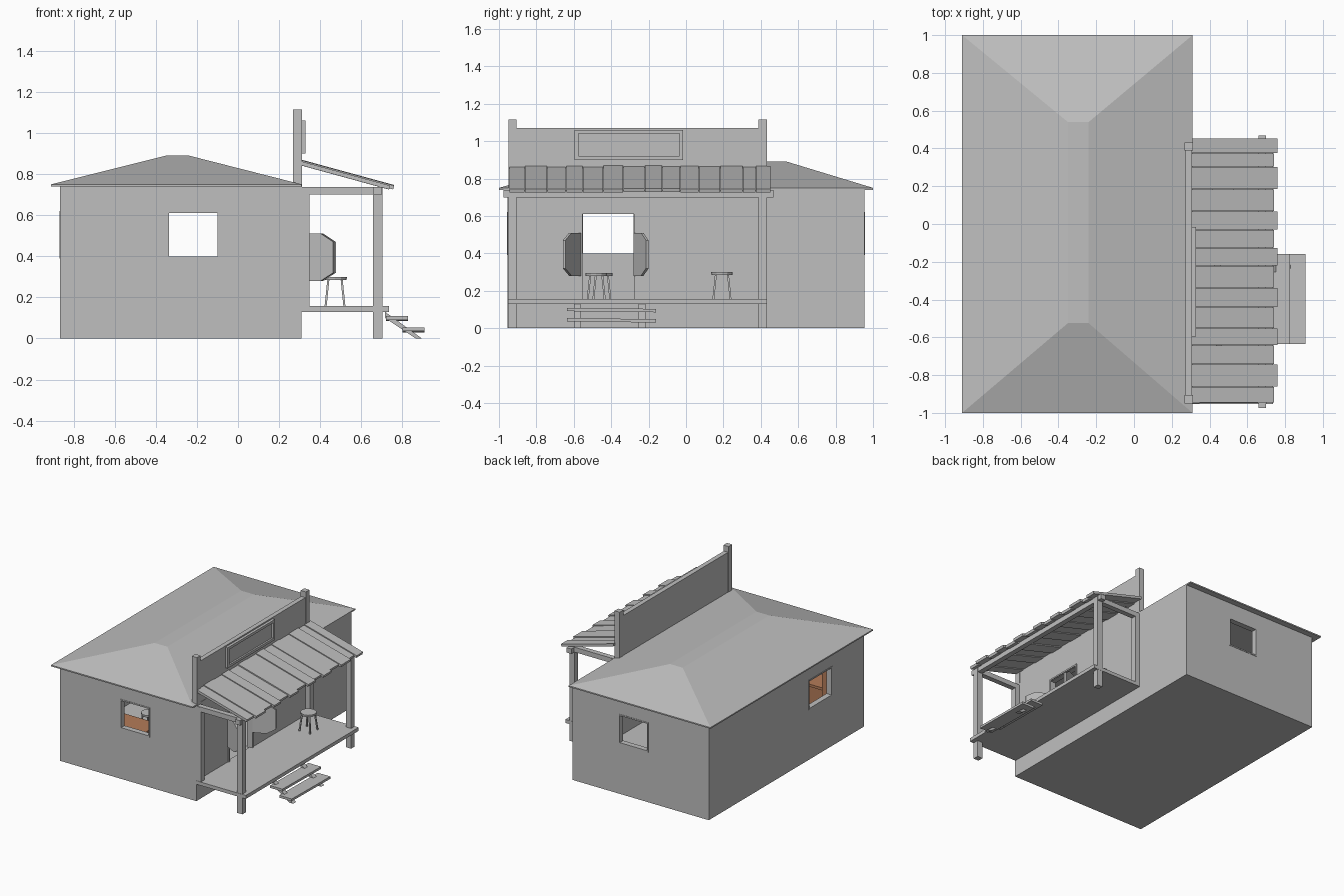
import bpy, bmesh, math, random
from mathutils import Vector

random.seed(4)
if "Cube" in bpy.data.objects:
    bpy.data.objects.remove(bpy.data.objects["Cube"], do_unlink=True)


def material(name, rgb):
    m = bpy.data.materials.new(name)
    m.use_nodes = True
    m.diffuse_color = (*rgb, 1)
    m.node_tree.nodes["Principled BSDF"].inputs["Base Color"].default_value = (*rgb, 1)
    return m


GREY = material("plain grey", (0.52, 0.52, 0.52))
BROWN = material("warm brown wood", (0.46, 0.2, 0.1))


def make(name, bm, mat=GREY):
    bmesh.ops.recalc_face_normals(bm, faces=bm.faces)
    me = bpy.data.meshes.new(name)
    bm.to_mesh(me)
    bm.free()
    me.materials.append(mat)
    ob = bpy.data.objects.new(name, me)
    bpy.context.collection.objects.link(ob)
    return ob


def box(name, x, y, z, mat=GREY):
    """Box from three (low, high) ranges."""
    bm = bmesh.new()
    bmesh.ops.create_cube(bm, size=1)
    for v in bm.verts:
        v.co = [r[0] if c < 0 else r[1] for c, r in zip(v.co, (x, y, z))]
    return make(name, bm, mat)


def prism(name, points, offset, mat=GREY):
    """Polygon of 3D points extruded along an offset."""
    bm = bmesh.new()
    face = bm.faces.new([bm.verts.new(p) for p in points])
    new = bmesh.ops.extrude_face_region(bm, geom=[face])["geom"]
    bmesh.ops.translate(bm, vec=offset, verts=[g for g in new if isinstance(g, bmesh.types.BMVert)])
    bm.faces.ensure_lookup_table()
    if face.is_valid and len(bm.faces) == len(points) + 1:
        bm.faces.new([v for v in face.verts])
    return make(name, bm, mat)


def cut(target, x, y, z):
    cutter = box("cutter", x, y, z)
    cutter.hide_render = True
    cutter.hide_set(True)
    cutter.display_type = 'WIRE'
    mod = target.modifiers.new("opening", 'BOOLEAN')
    mod.operation = 'DIFFERENCE'
    mod.solver = 'EXACT'
    mod.object = cutter
    bpy.context.view_layer.objects.active = target
    bpy.ops.object.modifier_apply(modifier=mod.name)
    bpy.data.objects.remove(cutter, do_unlink=True)


def frame(name, axis, plane, side, z, w=0.015):
    """Rectangular trim lying in a plane across the given axis."""
    (a, b), (c, d) = side, z
    bars = [((a, a + w), z), ((b - w, b), z), (side, (c, c + w)), (side, (d - w, d))]
    for s, h in bars:
        if axis == 'x':
            box(name, plane, s, h)
        else:
            box(name, s, plane, h)


# Hollow house body with windows and a doorway
body = box("house_walls", (-0.865, 0.31), (-0.955, 0.955), (0, 0.745))
cut(body, (-0.825, 0.27), (-0.915, 0.915), (0.15, 0.72))
cut(body, (-0.335, -0.1), (-1.1, 1.1), (0.4, 0.61))
cut(body, (-1, -0.7), (-0.55, -0.28), (0.4, 0.61))
cut(body, (0.2, 0.4), (-0.555, -0.275), (0.15, 0.61))

# Window and door trim
for s in (-1, 1):
    plane = sorted((s * 0.94, s * 0.958))
    frame("window_trim", 'y', plane, (-0.345, -0.09), (0.39, 0.62), 0.01)
frame("back_window_trim", 'x', (-0.868, -0.85), (-0.56, -0.27), (0.39, 0.62), 0.01)
frame("door_trim", 'x', (0.295, 0.318), (-0.565, -0.265), (0.145, 0.625), 0.012)

# Hipped roof with a narrow flat ridge and a thin eave
bm = bmesh.new()
rings = []
for x0, x1, y0, y1, z in ((-0.91, 0.31, -1, 1, 0.74), (-0.91, 0.31, -1, 1, 0.75),
                          (-0.35, -0.24, -0.525, 0.54, 0.89)):
    rings.append([bm.verts.new((x, y, z)) for x, y in ((x0, y0), (x1, y0), (x1, y1), (x0, y1))])
for low, high in zip(rings, rings[1:]):
    for i in range(4):
        j = (i + 1) % 4
        bm.faces.new((low[i], low[j], high[j], high[i]))
bm.faces.new(rings[0])
bm.faces.new(rings[-1])
make("hip_roof", bm)

# False front with end posts and a blank framed sign
box("false_front", (0.272, 0.308), (-0.93, 0.41), (0.72, 1.07))
for y in (-0.95, 0.388):
    box("false_front_post", (0.268, 0.312), (y, y + 0.044), (0.72, 1.115))
    box("wall_post", (0.305, 0.347), (y, y + 0.044), (0.13, 0.735))
    box("porch_post", (0.657, 0.702), (y, y + 0.044), (0, 0.735))
    box("porch_side_beam", (0.31, 0.70), (y + 0.002, y + 0.042), (0.70, 0.738))
box("sign_board", (0.305, 0.315), (-0.59, -0.02), (0.905, 1.055))
frame("sign_frame", 'x', (0.305, 0.328), (-0.595, -0.015), (0.9, 1.06), 0.02)

# Porch floor and front beam
box("porch_floor", (0.30, 0.735), (-0.953, 0.433), (0.13, 0.157))
box("porch_front_beam", (0.66, 0.70), (-0.975, 0.468), (0.70, 0.738))

# Uneven roof planks sloping down from the false front
edges = (-0.945, -0.86, -0.74, -0.64, -0.55, -0.44, -0.335, -0.22, -0.125,
         -0.03, 0.07, 0.185, 0.305, 0.375, 0.455)
for i, (a, b) in enumerate(zip(edges, edges[1:])):
    end = 0.755 if i % 2 else 0.735
    lift = 0.006 * (i % 2) + random.uniform(-0.002, 0.002)
    drop = 0.845 - (end - 0.31) * 0.275
    prism("porch_roof_plank", [(0.308, a, 0.843 + lift), (end, a, drop - 0.002 + lift),
                               (end + 0.005, a, drop + 0.017 + lift), (0.308, a, 0.863 + lift)],
          (0, b - a - 0.003, 0))

# Steps on sloped stringers
for y in (-0.60, -0.253):
    prism("step_stringer", [(0.715, y, 0.13), (0.715, y, 0.10), (0.865, y, 0), (0.895, y, 0)],
          (0, 0.036, 0))
for x, z in ((0.72, 0.088), (0.8, 0.033)):
    prism("step_tread", [(x, -0.635, z + 0.003), (x + 0.107, -0.635, z + 0.003),
                         (x + 0.107, -0.635, z + 0.021), (x, -0.635, z + 0.021)], (0, 0.475, -0.006))

# Swing doors standing open, with clipped free corners
for hinge, tip in (((0.318, -0.562), (0.47, -0.645)), ((0.318, -0.268), (0.47, -0.2))):
    h, t = Vector((*hinge, 0)), Vector((*tip, 0))
    profile = ((0, 0.28), (0.6, 0.28), (1, 0.32), (1, 0.47), (0.6, 0.51), (0, 0.51))
    pts = [h.lerp(t, u) + Vector((0, 0, z)) for u, z in profile]
    side = (t - h).cross(Vector((0, 0, 1))).normalized() * 0.015
    prism("swing_door", pts, side)


# Round stools on splayed legs
def stool(x, y, z0=0.155):
    bm = bmesh.new()
    bmesh.ops.create_cone(bm, cap_ends=True, segments=12, radius1=0.056, radius2=0.058, depth=0.016)
    bmesh.ops.translate(bm, vec=(x, y, z0 + 0.137), verts=bm.verts)
    make("stool_seat", bm)
    for i in range(4):
        a = math.radians(45 + 90 * i)
        c, s = math.cos(a), math.sin(a)
        bx, by, tx, ty = x + c * 0.065, y + s * 0.065, x + c * 0.046, y + s * 0.046
        r = 0.005
        prism("stool_leg", [(bx - r, by - r, z0), (bx + r, by - r, z0),
                            (bx + r, by + r, z0), (bx - r, by + r, z0)],
              (tx - bx, ty - by, 0.13))


stool(0.472, 0.192)
stool(-0.1, -0.48, 0.15)
stool(-0.45, -0.45, 0.15)

# Indoor counter and shelving
box("counter_top", (-0.78, -0.2), (-0.86, -0.68), (0.34, 0.36), BROWN)
box("counter_front", (-0.76, -0.22), (-0.73, -0.7), (0.15, 0.34), BROWN)
for z in (0.25, 0.36, 0.47, 0.58):
    box("wall_shelf", (-0.825, -0.75), (-0.9, -0.6), (z, z + 0.015), BROWN)
for y in (-0.9, -0.615):
    box("shelf_upright", (-0.825, -0.75), (y, y + 0.015), (0.15, 0.6), BROWN)
